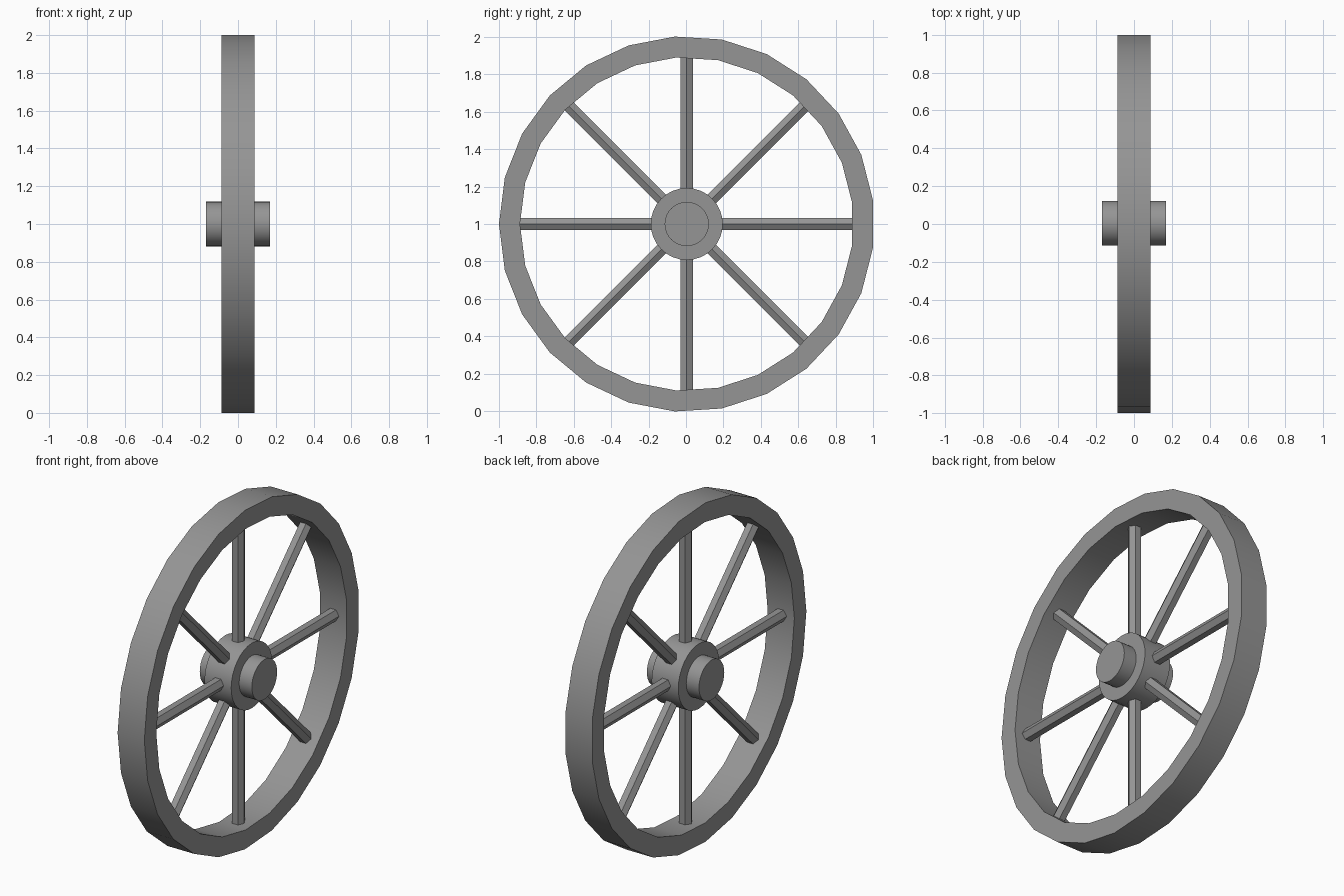
import bpy, bmesh
from math import pi, sin, cos, radians
from mathutils import Matrix, Vector

if "Cube" in bpy.data.objects:
    bpy.data.objects.remove(bpy.data.objects["Cube"], do_unlink=True)

CENTRE = Vector((0, 0.004, 1))
RIM_SIDES = 25
HALF_WIDTH = 0.087

grey = bpy.data.materials.new("plain_grey")
grey.use_nodes = True
colour = (0.3, 0.3, 0.3, 1)
grey.diffuse_color = colour
grey.node_tree.nodes["Principled BSDF"].inputs["Base Color"].default_value = colour


def finish(name, bm, smooth_angle):
    bmesh.ops.recalc_face_normals(bm, faces=bm.faces)
    mesh = bpy.data.meshes.new(name)
    bm.to_mesh(mesh)
    bm.free()
    mesh.materials.append(grey)
    obj = bpy.data.objects.new(name, mesh)
    bpy.context.collection.objects.link(obj)
    obj.location = CENTRE
    bpy.ops.object.select_all(action="DESELECT")
    obj.select_set(True)
    bpy.context.view_layer.objects.active = obj
    bpy.ops.object.shade_smooth_by_angle(angle=radians(smooth_angle))
    return obj


def ring(name, outer, inner, half, sides):
    """Square-section ring around the x axis."""
    bm = bmesh.new()
    section = [(half, outer), (half, inner), (-half, inner), (-half, outer)]
    loops = []
    for i in range(sides):
        a = pi + 2 * pi * i / sides
        loops.append([bm.verts.new((x, r * cos(a), r * sin(a))) for x, r in section])
    for i, here in enumerate(loops):
        after = loops[(i + 1) % sides]
        for j in range(4):
            k = (j + 1) % 4
            bm.faces.new((here[j], here[k], after[k], after[j]))
    return finish(name, bm, 30)


def drum(name, radius, half, sides):
    """Solid cylinder along the x axis."""
    bm = bmesh.new()
    bmesh.ops.create_cone(bm, cap_ends=True, segments=sides, radius1=radius,
                          radius2=radius, depth=2 * half,
                          matrix=Matrix.Rotation(pi / 2, 4, "Y"))
    return finish(name, bm, 30)


def spoke(name, angle, start, end, radius):
    """Six-sided bar with one edge facing along x."""
    bm = bmesh.new()
    place = (Matrix.Rotation(angle, 4, "X")
             @ Matrix.Translation((0, 0, (start + end) / 2))
             @ Matrix.Rotation(pi / 2, 4, "Z"))
    bmesh.ops.create_cone(bm, cap_ends=True, segments=6, radius1=radius,
                          radius2=radius, depth=end - start, matrix=place)
    # Turn the section so that an edge, not a flat, faces sideways
    probe = max(abs(v.co.x) for v in bm.verts)
    if probe < radius * 0.95:
        turn = place @ Matrix.Rotation(pi / 6, 4, "Z") @ place.inverted()
        bmesh.ops.transform(bm, matrix=turn, verts=bm.verts)
    return finish(name, bm, 30)


# Rim
ring("rim", 1.002, 0.89, HALF_WIDTH, RIM_SIDES)

# Hub and the axle passing through it
drum("hub", 0.192, HALF_WIDTH, 32)
drum("axle", 0.118, 0.17, 32)

# Eight spokes
for n in range(8):
    spoke(f"spoke_{n + 1}", n * pi / 4, 0.15, 0.92, 0.0375)
